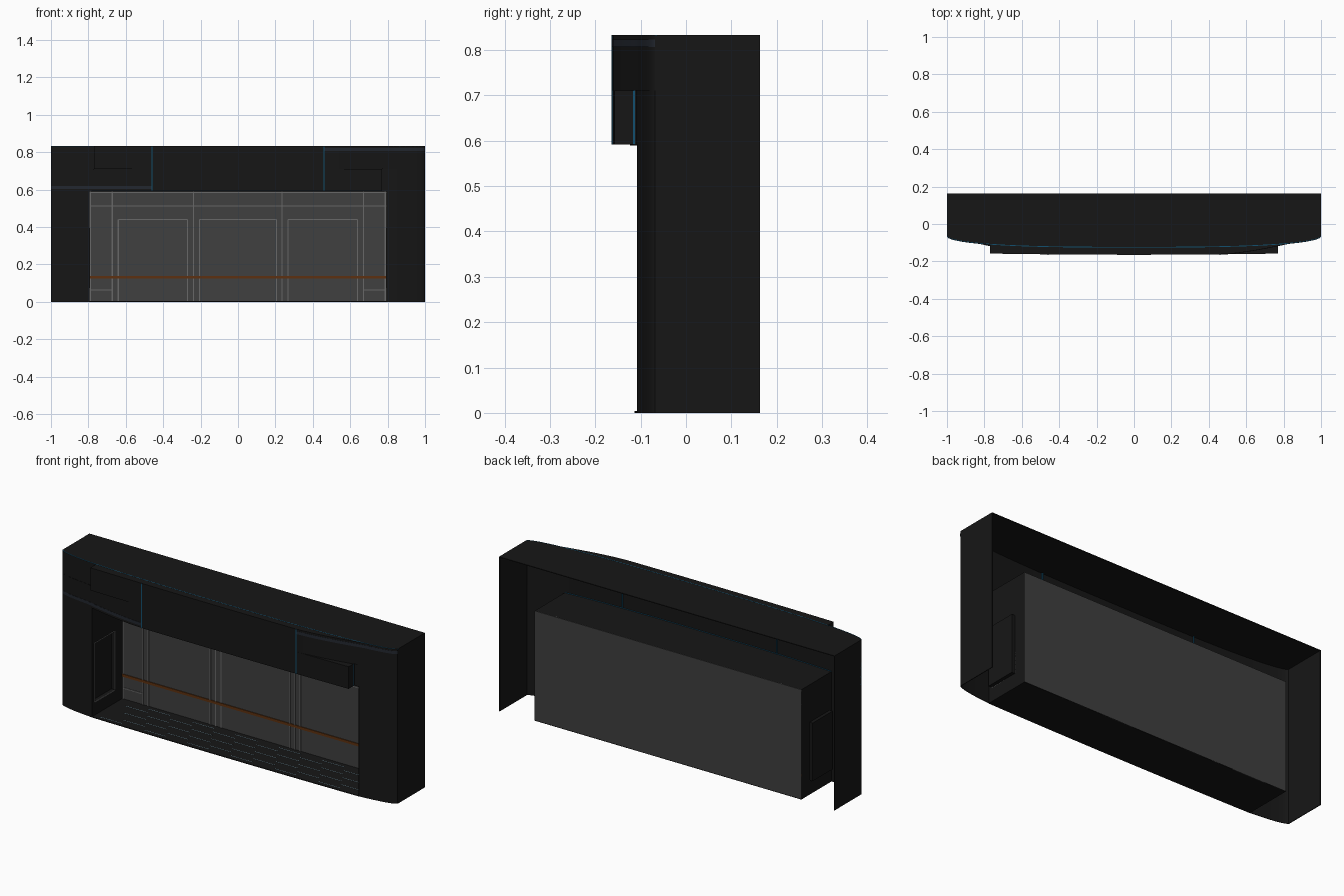
import bpy, bmesh, math

if "Cube" in bpy.data.objects:
    bpy.data.objects.remove(bpy.data.objects["Cube"])


def material(name, r, g, b):
    m = bpy.data.materials.new(name)
    m.diffuse_color = (r, g, b, 1)
    m.use_nodes = True
    m.node_tree.nodes["Principled BSDF"].inputs["Base Color"].default_value = m.diffuse_color
    return m


BLACK = material("black_cladding", .008, .008, .008)
WALL = material("wall_grey", .05, .05, .05)
LINE = material("trim_grey", .14, .14, .14)
BLUE = material("blue_edge", .006, .08, .16)
SLATE = material("slate_strip", .016, .02, .028)
ORANGE = material("orange_stripe", .11, .03, .005)
DASH = material("floor_dash_blue", .16, .26, .32)

TOP, MID, LOW = .833, .711, .592     # fascia levels
BACK, ROOM_BACK = .163, .15
RX = .795                            # half width of the opening


def finish(name, bm, mat, smooth=False):
    me = bpy.data.meshes.new(name)
    bm.to_mesh(me)
    bm.free()
    ob = bpy.data.objects.new(name, me)
    bpy.context.collection.objects.link(ob)
    me.materials.append(mat)
    if smooth:
        bpy.ops.object.select_all(action='DESELECT')
        ob.select_set(True)
        bpy.context.view_layer.objects.active = ob
        bpy.ops.object.shade_smooth_by_angle(angle=math.radians(30))
    return ob


def slab(name, x0, x1, z0, z1, outer, inner, mat, n=24):
    """Solid between two plan curves y = outer(x) and y = inner(x)."""
    bm = bmesh.new()
    rows = []
    for i in range(n + 1):
        # denser samples towards x = +-1, where the plan curve turns
        a0, a1 = math.asin(x0), math.asin(x1)
        x = math.sin(a0 + (a1 - a0) * i / n)
        rows.append([bm.verts.new((x, f(x), z))
                     for f, z in ((outer, z0), (outer, z1), (inner, z1), (inner, z0))])
    for a, b in zip(rows, rows[1:]):
        for k in range(4):
            bm.faces.new((a[k], b[k], b[(k + 1) % 4], a[(k + 1) % 4]))
    bm.faces.new(rows[0])
    bm.faces.new(rows[-1][::-1])
    bmesh.ops.recalc_face_normals(bm, faces=bm.faces)
    return finish(name, bm, mat, True)


def boxes(name, items, mat):
    """One object from boxes given as (x0, x1, y0, y1, z0, z1)."""
    bm = bmesh.new()
    for x0, x1, y0, y1, z0, z1 in items:
        vs = bmesh.ops.create_cube(bm, size=1)["verts"]
        for v in vs:
            v.co = (x1 if v.co.x > 0 else x0, y1 if v.co.y > 0 else y0,
                    z1 if v.co.z > 0 else z0)
    return finish(name, bm, mat)


# plan curves
def shell(x):
    return -.064 - .061 * math.sqrt(max(0, 1 - abs(x) ** 3))


def sign_face(x):
    return -.1645 + .0065 * (x / .77) ** 2


def ribbon(x):
    t = max(0, (abs(x) - .46) / .54)
    return min(-.06 - .102 * (1 - t ** 1.5), shell(x) - .001)


def shift(f, d):
    return lambda x: f(x) + d


def flat(y):
    return lambda x: y


# outer shell, open at the back
slab("roof", -1, 1, TOP - .004, TOP, shell, flat(BACK), BLACK, 48)
slab("fascia", -1, 1, LOW, TOP - .002, shell, shift(shell, .003), BLACK, 48)
slab("roof_edge_line", -1, 1, TOP - .001, TOP + .0005, shift(shell, -.001),
     shift(shell, .003), BLUE, 48)
for s, side in ((-1, "left"), (1, "right")):
    a, b = sorted((s * RX, s))
    slab(side + "_pillar_front", a, b, 0, LOW, shell, shift(shell, .003), BLACK, 14)
    a, b = sorted((s * .996, s))
    boxes(side + "_end_wall", [(a, b, -.068, BACK, 0, TOP - .002)], BLACK)

# sign bands: each is a straight box continued by a curved ribbon
for s, label, z0, z1, zl in ((1, "upper", MID, TOP, .815), (-1, "lower", LOW, MID, .612)):
    a, b = sorted((-s * .77, s * .46))
    slab(label + "_sign_box", a, b, z0, z1, sign_face, shell, BLACK)
    a, b = sorted((s * .46, s))
    slab(label + "_ribbon", a, b, z0, z1, ribbon, shell, BLACK)
    slab(label + "_ribbon_strip", a, b, zl - .008, zl + .008, shift(ribbon, -.001),
         ribbon, SLATE)
    a, b = sorted((s * .998, s))
    boxes(label + "_ribbon_end", [(a, b, -.067, -.058, z0, z1)], BLUE)
    a, b = s * .46 - .0025, s * .46 + .0025
    boxes(label + "_joint_line", [(a, b, -.1645, -.112, LOW, TOP - .001)], BLUE)
boxes("sign_box_end_line", [(.768, .7705, -.117, -.112, LOW, MID)], BLUE)

# floor and room
slab("floor", -RX, RX, 0, .004, lambda x: -.108 - .006 * (1 - (x / RX) ** 2),
     flat(ROOM_BACK + .003), BLACK)
slab("ceiling", -RX, RX, LOW - .002, LOW, shift(shell, .001), flat(ROOM_BACK), BLACK)
slab("ceiling_edge_line", -RX, RX, LOW, LOW + .002, shift(shell, .003),
     shift(shell, .006), BLUE)
boxes("back_wall", [(-RX, RX, ROOM_BACK, ROOM_BACK + .003, 0, LOW)], WALL)


def side_wall(s, name):
    """Wall sheet with a display niche pushed outwards."""
    bm = bmesh.new()
    x = s * RX
    outer = [bm.verts.new((x, y, z)) for y, z in
             ((-.108, 0), (ROOM_BACK, 0), (ROOM_BACK, LOW), (-.108, LOW))]
    rect = ((-.087, .077), (.083, .077), (.083, .39), (-.087, .39))
    rim = [bm.verts.new((x, y, z)) for y, z in rect]
    deep = [bm.verts.new((x + s * .018, y, z)) for y, z in rect]
    for p, q in ((outer, rim), (rim, deep)):
        for k in range(4):
            j = (k + 1) % 4
            bm.faces.new((p[k], p[j], q[j], q[k]))
    bm.faces.new(deep)
    finish(name, bm, BLACK)
    # light outline of the niche
    a, b = sorted((x, x - s * .003))
    w = .004
    boxes(name + "_niche_outline",
          [(a, b, -.087, .083, z - w, z) for z in (.077, .39 + w)] +
          [(a, b, y - w, y, .077, .39) for y in (-.087, .083 + w)], LINE)


side_wall(-1, "left_side_wall")
side_wall(1, "right_side_wall")

# wall trim: cornice line, bay dividers, panel outlines and corner plinths
y0, y1, w = ROOM_BACK - .003, ROOM_BACK, .003
trim = [(-RX, RX, y0, y1, z - w, z + w) for z in (.512, LOW - .007)]
trim += [(x - w, x + w, y0, y1, .004, LOW) for x in (-.79, -.672, -.238, .235, .67, .787)]
for a, b in ((-.64, -.27), (-.205, .205), (.268, .638)):
    trim += [(x - w, x + w, y0, y1, .004, .44) for x in (a, b)]
    trim.append((a, b, y0, y1, .437, .443))
trim += [(a, b, y0, y1, .06, .066) for a, b in ((-.79, -.672), (.67, .79))]
boxes("wall_trim", trim, LINE)
boxes("wall_stripe", [(-RX, RX, y0 - .001, y1, .124, .138)], ORANGE)

# staggered dashes on the floor
dashes = []
for r in range(7):
    y = -.09 + r * .035
    for k in range(6):
        x = -.76 + k * .26 + (r * .11) % .26
        if x + .13 < RX:
            dashes.append((x, x + .13, y, y + .003, .004, .005))
boxes("floor_dashes", dashes, DASH)
